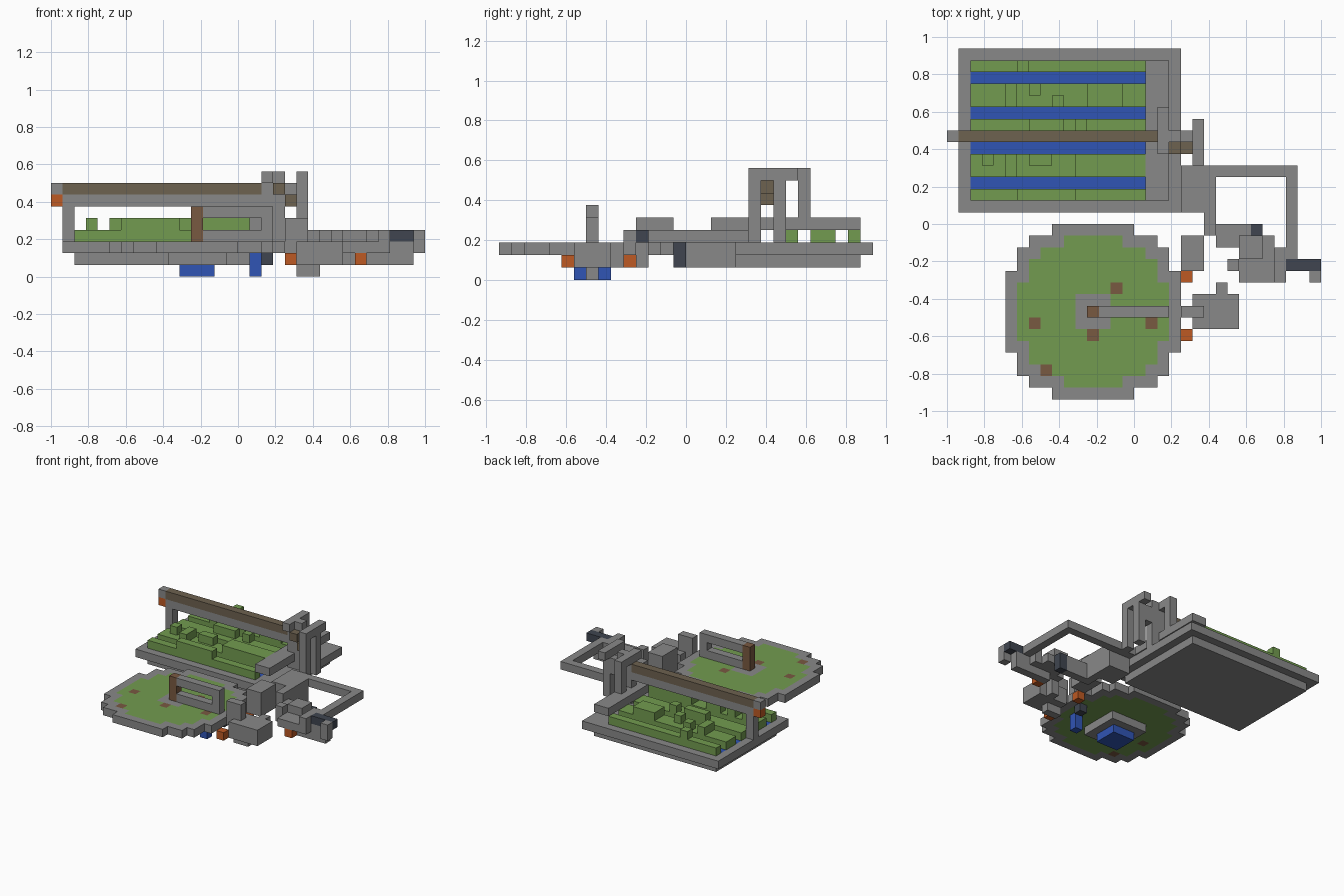
import bpy, bmesh
from mathutils import Vector

cube = bpy.data.objects.get("Cube")
if cube:
    bpy.data.objects.remove(cube, do_unlink=True)

UNIT = 1 / 16
ORIGIN = Vector((16, 15, 0))
COLOURS = {
    "stone": (0.25, 0.25, 0.25),
    "grass": (0.17, 0.33, 0.08),
    "water_blue": (0.03, 0.09, 0.46),
    "wood": (0.19, 0.10, 0.053),
    "log_brown": (0.155, 0.122, 0.08),
    "orange": (0.51, 0.10, 0.017),
    "charcoal": (0.05, 0.06, 0.08),
}
cells = {}       # block position -> part name
part_colour = {}


def make_material(name, rgb):
    mat = bpy.data.materials.new(name)
    mat.use_nodes = True
    mat.diffuse_color = (*rgb, 1)
    mat.node_tree.nodes["Principled BSDF"].inputs["Base Color"].default_value = (*rgb, 1)
    return mat


def fill(part, colour, xs, ys, zs):
    """Fill an inclusive range of blocks; a single number means one block."""
    part_colour[part] = colour
    spans = [range(s, s + 1) if isinstance(s, int) else range(s[0], s[1] + 1) for s in (xs, ys, zs)]
    for x in spans[0]:
        for y in spans[1]:
            for z in spans[2]:
                cells[x, y, z] = part


def disc(part, colour, limit, z):
    for dx in range(-7, 8):
        for dy in range(-7, 8):
            if dx * dx + dy * dy <= limit:
                fill(part, colour, 12 + dx, 7 + dy, z)


def build(part, mat):
    """One mesh of the outer faces of all blocks of a part."""
    own = {c for c, p in cells.items() if p == part}
    bm = bmesh.new()
    verts = {}

    def vert(p):
        key = tuple(p)
        if key not in verts:
            verts[key] = bm.verts.new((Vector(key) - ORIGIN) * UNIT)
        return verts[key]

    for c in own:
        for axis in range(3):
            for side in (0, 1):
                near = list(c)
                near[axis] += 2 * side - 1
                if tuple(near) in own:
                    continue
                u, v = (axis + 1) % 3, (axis + 2) % 3
                ring = []
                for a, b in ((0, 0), (1, 0), (1, 1), (0, 1)):
                    p = list(c)
                    p[axis] += side
                    p[u] += a
                    p[v] += b
                    ring.append(vert(p))
                bm.faces.new(ring if side else ring[::-1])
    mesh = bpy.data.meshes.new(part)
    bm.to_mesh(mesh)
    bm.free()
    mesh.materials.append(mat)
    bpy.context.collection.objects.link(bpy.data.objects.new(part, mesh))


# Round island with rim, lawn and wooden stumps
disc("island_rim", "stone", 62, 2)
disc("island_lawn", "grass", 42, 2)
for x, y in ((14, 9), (7, 6), (17, 6), (12, 5), (8, 2)):
    fill("stumps", "wood", x, y, 2)

# Centre post, its loop, and the basin below
fill("island_basin", "stone", (10, 14), (5, 9), 1)
fill("island_basin", "stone", (11, 13), (6, 8), 2)
fill("basin_water", "water_blue", (11, 13), (6, 8), 0)
fill("centre_post", "wood", 12, 7, (2, 5))
for z in (3, 5):
    fill("post_loop", "stone", (13, 18), 7, z)
fill("post_loop", "stone", 18, 7, 4)

# Machine box beside the island
fill("machine_box", "stone", (21, 24), (6, 8), (1, 2))
fill("machine_box", "stone", (21, 22), 7, 0)
fill("machine_box", "stone", 23, 9, (1, 2))
fill("machine_post", "stone", (20, 21), 7, (2, 4))
fill("machine_water", "water_blue", 17, 6, (0, 1))
fill("machine_socket", "charcoal", 18, 8, 1)
for x, y in ((20, 5), (20, 10), (26, 10)):
    fill("orange_blocks", "orange", x, y, 1)

# Farm tray, soil and water channels
fill("farm_tray", "stone", (1, 19), (16, 29), 2)
fill("farm_tray", "stone", (2, 18), (17, 28), 1)
fill("farm_soil", "grass", (2, 16), (17, 28), (2, 3))
for y in (18, 21, 24, 27):
    fill("farm_channels", "water_blue", (2, 16), y, 2)
    for x in range(2, 17):
        cells.pop((x, y, 3), None)

# Raised crops
for xs, ys in ((6, 28), (5, (25, 26)), (7, 26), (9, 25), ((12, 14), (25, 26)),
               ((7, 9), 23), (11, 23), (3, 20), (5, (19, 20)), ((7, 8), 20),
               ((11, 16), (19, 20)), ((6, 10), 17)):
    fill("crops", "grass", xs, ys, 4)

# Shelf along the end of the farm
fill("farm_shelf", "stone", (17, 18), (17, 28), 4)

# Overhead beam on its pillar
fill("beam", "stone", (1, 21), 22, 6)
fill("beam", "stone", 0, 22, 7)
fill("beam", "stone", (18, 21), 22, 7)
fill("beam", "stone", 1, 22, (3, 5))
fill("beam_log", "log_brown", (1, 17), 22, 7)
fill("beam_end", "orange", 0, 22, 6)

# Two staggered gates carrying the beam
for x, leg, bar in ((18, 24, (21, 24)), (21, 20, (20, 23))):
    fill("gates", "stone", x, bar, 8)
    fill("gates", "stone", x, leg, (3 if x > 19 else 5, 7))
    fill("gates", "stone", x, 22, (3, 7))
fill("gates", "stone", 19, 22, (3, 8))
fill("gate_pegs", "log_brown", 19, 21, 7)
fill("gate_pegs", "log_brown", 20, 21, 6)

# Stone walkway linking farm and workshop
fill("farm_block", "stone", (20, 22), (16, 18), (1, 3))
fill("walkway", "stone", (20, 29), 19, 3)
fill("walkway", "stone", 29, (11, 18), 3)
fill("walkway", "stone", 22, (14, 15), (1, 3))
fill("walkway", "stone", (22, 25), 14, (1, 2))
fill("walkway", "stone", (23, 24), 13, 2)
fill("tower_block", "stone", (20, 21), (11, 13), (2, 4))

# Workshop cluster
fill("workshop", "stone", (25, 27), (11, 13), 2)
fill("workshop", "stone", (25, 27), 10, 2)
fill("workshop", "stone", (25, 26), (12, 13), 3)
fill("workshop", "stone", 24, 11, (2, 3))
fill("workshop", "stone", (26, 28), 11, 1)
fill("workshop", "stone", 28, (10, 12), (2, 3))
fill("workshop", "stone", (29, 30), 11, (1, 2))
fill("workshop", "stone", 31, 10, (2, 3))
fill("workshop_rail", "charcoal", (29, 31), 11, 3)
fill("walkway_post", "charcoal", 26, 14, (1, 2))

materials = {n: make_material(n, rgb) for n, rgb in COLOURS.items()}
for part, colour in part_colour.items():
    build(part, materials[colour])
